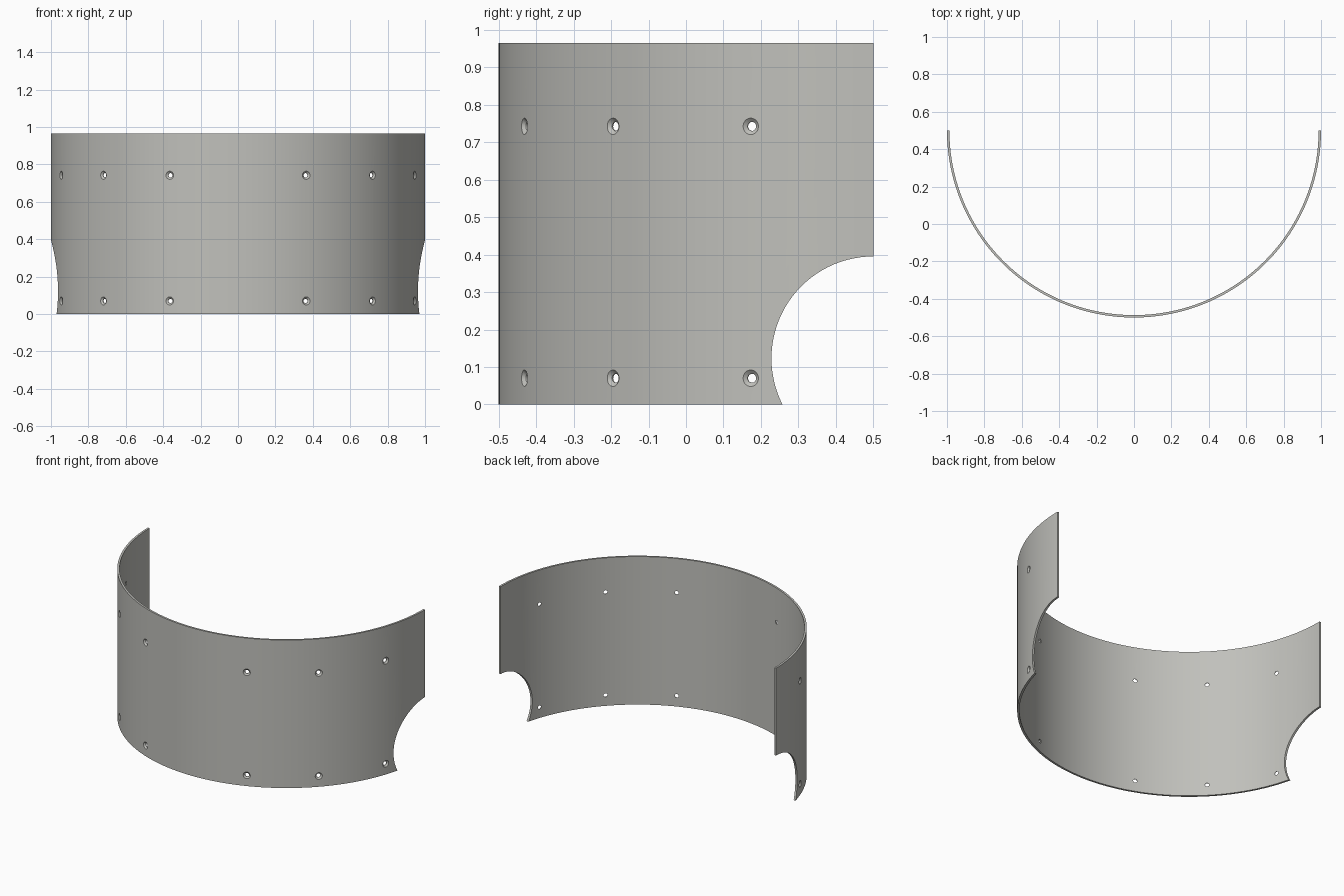
import bpy, bmesh, math
from mathutils import Matrix, Vector

if "Cube" in bpy.data.objects:
    bpy.data.objects.remove(bpy.data.objects["Cube"])

R, T, H = 1.0, 0.013, 0.965      # outer radius, wall thickness, height
CY = 0.5                         # y of the cylinder axis
SEG = 128

grey = bpy.data.materials.new("warm grey")
grey.diffuse_color = (0.53, 0.53, 0.50, 1)
grey.use_nodes = True
grey.node_tree.nodes["Principled BSDF"].inputs["Base Color"].default_value = grey.diffuse_color


def make_object(name, bm):
    bmesh.ops.recalc_face_normals(bm, faces=bm.faces)
    me = bpy.data.meshes.new(name)
    bm.to_mesh(me)
    bm.free()
    ob = bpy.data.objects.new(name, me)
    bpy.context.collection.objects.link(ob)
    return ob


def lathe(bm, profile, matrix, seg=32):
    """Closed solid of revolution from (radius, height) pairs."""
    rings = [[bm.verts.new(matrix @ Vector((r * math.cos(2 * math.pi * i / seg),
                                            r * math.sin(2 * math.pi * i / seg), h)))
              for i in range(seg)] for r, h in profile]
    for a, b in zip(rings, rings[1:]):
        for i in range(seg):
            j = (i + 1) % seg
            bm.faces.new((a[i], a[j], b[j], b[i]))
    bm.faces.new(rings[0][::-1])
    bm.faces.new(rings[-1])


# Half-cylinder shell: a thin wall section swept through 180 degrees
bm = bmesh.new()
sections = []
for i in range(SEG + 1):
    a = math.pi * i / SEG
    c, s = -math.cos(a), -math.sin(a)
    sections.append([bm.verts.new((r * c, CY + r * s, z))
                     for r, z in ((R, 0), (R, H), (R - T, H), (R - T, 0))])
for p, q in zip(sections, sections[1:]):
    for k in range(4):
        n = (k + 1) % 4
        bm.faces.new((p[k], p[n], q[n], q[k]))
bm.faces.new(sections[0])
bm.faces.new(sections[-1][::-1])
shell = make_object("curved_panel", bm)
shell.data.materials.append(grey)

# Cutter: countersunk screw holes and the round corner notches
bm = bmesh.new()
hole = [(0.012, R - 0.06), (0.012, R - 0.009), (0.022, R), (0.032, R + 0.009)]
for deg in (21.4, 46.0, 70.9):
    for side in (-1, 1):
        for z in (0.07, 0.742):
            a = math.radians(deg) * side
            out = Vector((math.sin(a), -math.cos(a), 0))
            m = Matrix.Translation((0, CY, z)) @ out.to_track_quat('Z', 'Y').to_matrix().to_4x4()
            lathe(bm, hole, m)
lathe(bm, [(0.272, -1.2), (0.272, 1.2)],
      Matrix.Translation((0, CY, 0.123)) @ Matrix.Rotation(math.pi / 2, 4, 'Y'), 96)
cutter = make_object("hole_cutter", bm)
cutter.data.materials.append(grey)
cutter.hide_render = True
cutter.hide_set(True)

# Cut the panel, then smooth the curved faces
mod = shell.modifiers.new("cut", 'BOOLEAN')
mod.operation, mod.solver, mod.object = 'DIFFERENCE', 'EXACT', cutter
bpy.context.view_layer.objects.active = shell
shell.select_set(True)
bpy.ops.object.modifier_apply(modifier=mod.name)
bpy.data.objects.remove(cutter)
bpy.ops.object.shade_smooth_by_angle(angle=math.radians(25))
